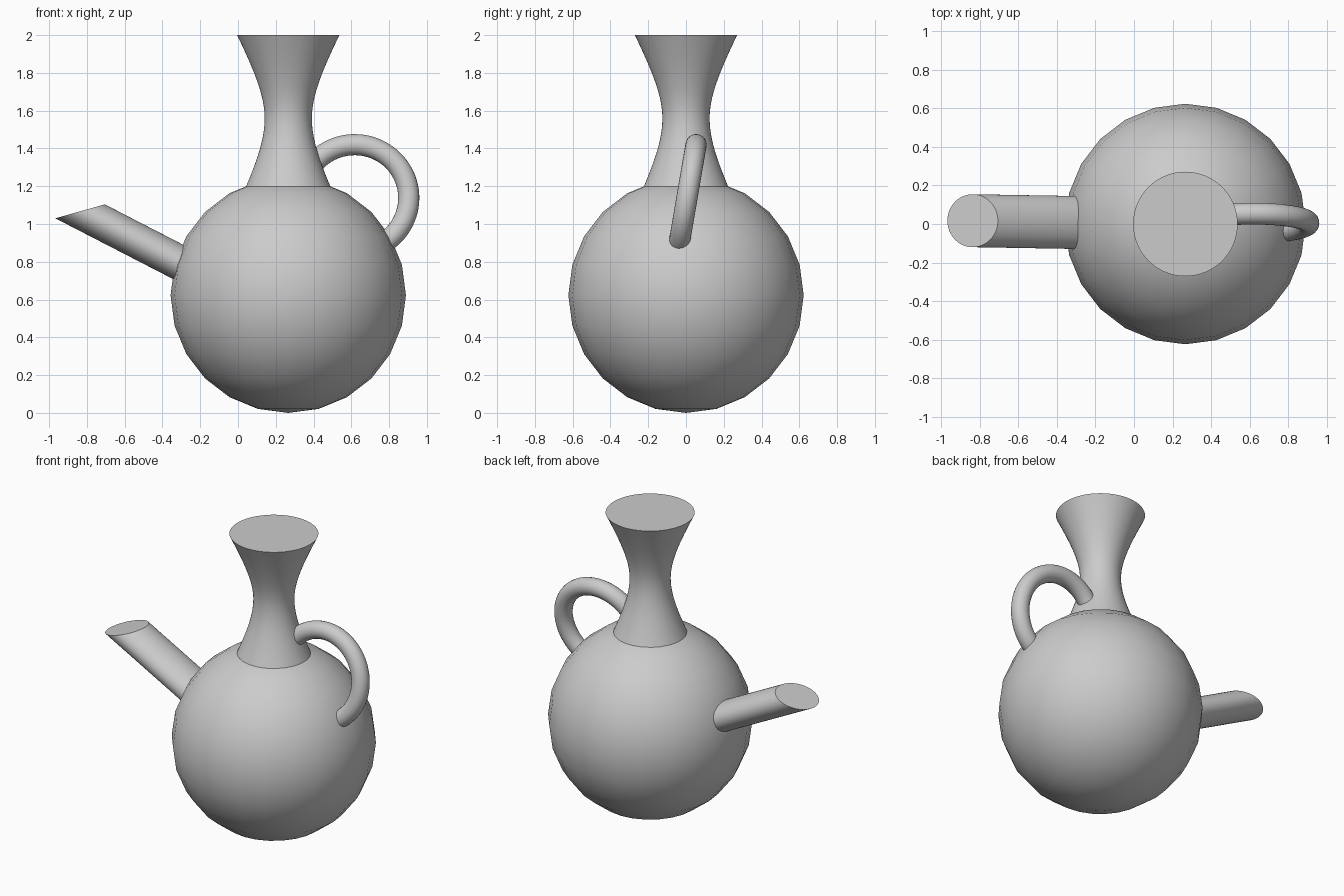
import bpy, bmesh
from math import sin, cos, pi, radians, sqrt
from mathutils import Vector, Matrix

if "Cube" in bpy.data.objects:
    bpy.data.objects.remove(bpy.data.objects["Cube"])

CX = 0.266  # axis of body and neck


def smooth(obj):
    bpy.ops.object.select_all(action='DESELECT')
    obj.select_set(True)
    bpy.context.view_layer.objects.active = obj
    bpy.ops.object.shade_smooth_by_angle(angle=radians(35))


def loft(name, sections, sides):
    """Skin circles given as (centre, u axis, v axis) and cap both ends."""
    bm = bmesh.new()
    rings = []
    for c, u, v in sections:
        rings.append([bm.verts.new(c + u * cos(2 * pi * i / sides) + v * sin(2 * pi * i / sides))
                      for i in range(sides)])
    for a, b in zip(rings, rings[1:]):
        for i in range(sides):
            j = (i + 1) % sides
            bm.faces.new((a[i], a[j], b[j], b[i]))
    bm.faces.new(rings[0][::-1])
    bm.faces.new(rings[-1])
    bmesh.ops.recalc_face_normals(bm, faces=bm.faces)
    mesh = bpy.data.meshes.new(name)
    bm.to_mesh(mesh)
    bm.free()
    obj = bpy.data.objects.new(name, mesh)
    bpy.context.collection.objects.link(obj)
    smooth(obj)
    return obj


# Round body
bpy.ops.mesh.primitive_uv_sphere_add(segments=24, ring_count=12, radius=0.623, location=(CX, 0, 0.623))
body = bpy.context.object
body.name = "body"
smooth(body)

# Flared neck: hyperbolic waist, closed at the top
neck = []
for i in range(33):
    z = 1.19 + 0.81 * i / 32
    k = 0.298 if z > 1.56 else 0.262
    r = sqrt(0.125 ** 2 + k * (z - 1.56) ** 2)
    neck.append((Vector((CX, 0, z)), Vector((r, 0, 0)), Vector((0, r, 0))))
loft("neck", neck, 64)

# Spout: tilted disc drawn out obliquely into the body
u, v = Vector((0.131, 0, 0.037)), Vector((0, 0.137, 0))
tip, root = Vector((-0.836, 0.017, 1.067)), Vector((-0.14, 0.005, 0.708))
loft("spout", [(root, u, v), (tip, u, v)], 48)

# Handle: arc of a ring, leaning about the x axis
lean = Matrix.Rotation(radians(-9.7), 3, 'X')
handle = []
for i in range(49):
    a = radians(-54 + 196 * i / 48)
    out = lean @ Vector((cos(a), 0, sin(a)))
    side = lean @ Vector((0, 1, 0))
    handle.append((Vector((0.618, 0.005, 1.138)) + out * 0.286, out * 0.056, side * 0.056))
loft("handle", handle, 24)
